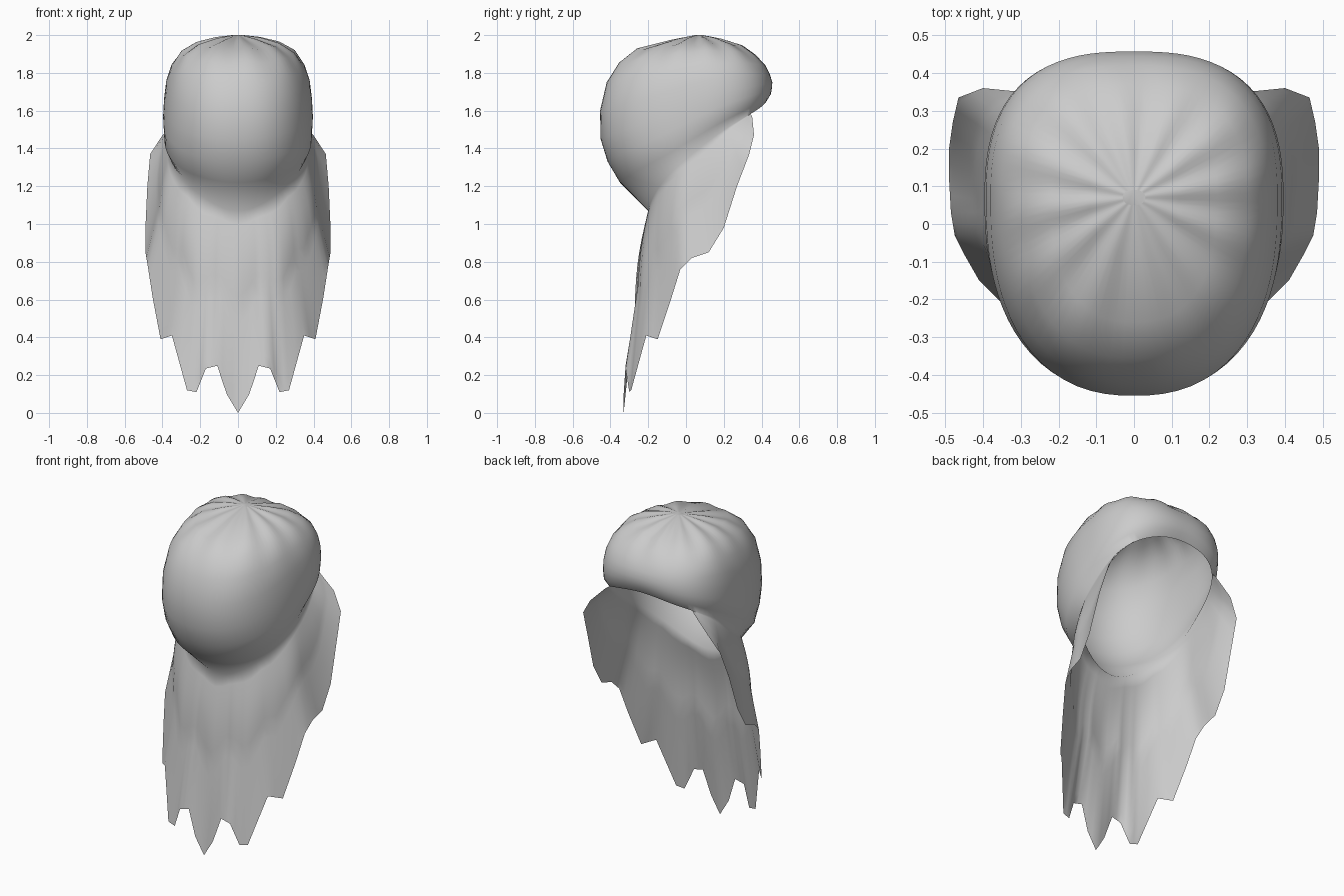
import bpy
import bmesh
from math import sin, cos, pi

default_cube = bpy.data.objects.get("Cube")
if default_cube:
    bpy.data.objects.remove(default_cube, do_unlink=True)

hair_grey = bpy.data.materials.new("hair_grey")
hair_grey.use_nodes = True
colour = (0.6, 0.6, 0.6, 1)
hair_grey.diffuse_color = colour
hair_grey.node_tree.nodes["Principled BSDF"].inputs["Base Color"].default_value = colour

CROWN_Y = 0.07
SEGMENTS = 86
ROWS = 14

# Matching (radius, height) profiles from the crown to the rim
FRONT = [(.02, 2), (.15, 1.97), (.33, 1.925), (.425, 1.85), (.49, 1.75),
         (.525, 1.6), (.522, 1.45), (.485, 1.33), (.42, 1.22), (.27, 1.07)]
SIDE = [(.03, 2), (.12, 1.985), (.22, 1.96), (.3, 1.915), (.352, 1.84),
        (.38, 1.75), (.392, 1.65), (.396, 1.57), (.39, 1.47), (.36, 1.4)]
BACK = [(.02, 2), (.12, 1.975), (.23, 1.94), (.3, 1.89), (.35, 1.84),
        (.375, 1.79), (.387, 1.75), (.385, 1.72), (.38, 1.69), (.355, 1.65)]

# Jagged lower hem of one half, from the front point to the rear corner
HEM = [(0, -.33, 0), (.06, -.33, .1), (.11, -.32, .25), (.17, -.32, .235),
       (.22, -.3, .11), (.27, -.29, .12), (.35, -.21, .41), (.41, -.15, .39),
       (.45, -.08, .6), (.475, -.03, .76), (.485, .03, .82), (.49, .12, .85),
       (.49, .2, .98), (.48, .27, 1.2), (.465, .335, 1.37), (.4, .36, 1.47),
       (.3, .35, 1.57)]


def cap_point(ring, step):
    """Point on the cap; step zero faces the front."""
    angle = 2 * pi * step / SEGMENTS
    c, s = cos(angle), sin(angle)
    (front_r, front_z), (side_r, side_z), (back_r, back_z) = (
        FRONT[ring], SIDE[ring], BACK[ring])
    depth = front_r if c > 0 else back_r
    # Squarish outline, rounder towards the front of the rim
    power = 2.5 - 0.25 * c * ring / len(FRONT)
    radius = (abs(c / depth) ** power + abs(s / side_r) ** power) ** (-1 / power)
    z = side_z + c * (front_z - back_z) / 2 + c * c * ((front_z + back_z) / 2 - side_z)
    # Pleats gathered at the crown
    if 0 < ring < 4:
        z += 0.005 * sin(angle * 12)
    return radius * s, CROWN_Y - radius * c, min(z, 2)


def lerp(a, b, t):
    return tuple(p + (q - p) * t for p, q in zip(a, b))


def strand(step):
    """Column of points from the cap rim to the hem; negative steps mirror."""
    side = -1 if step < 0 else 1
    index, half = divmod(abs(step), 2)
    hem = HEM[index]
    if half:
        hem = lerp(hem, HEM[index + 1], 0.5)
    angle = 2 * pi * abs(step) / SEGMENTS
    top = cap_point(len(FRONT) - 1, abs(step))
    drop = top[2] - hem[2]
    column = []
    for row in range(ROWS + 1):
        t = row / ROWS
        x, y, z = lerp(top, hem, t)
        # Fullness below the neck, and soft vertical folds further down
        swell = drop * (0.016 * sin(pi * min(1, 2 * t))
                        + 0.006 * sin(pi * t) * cos(index * pi / 2))
        column.append((side * (x + swell * sin(angle)), y - swell * cos(angle), z))
    return column


def add_sheet(bm, grid, closed=False):
    """Skin a grid of points."""
    rows = [[bm.verts.new(p) for p in row] for row in grid]
    for upper, lower in zip(rows, rows[1:]):
        count = len(upper)
        for i in range(count if closed else count - 1):
            j = (i + 1) % count
            bm.faces.new((upper[i], lower[i], lower[j], upper[j]))
    if closed:
        bm.faces.new(rows[0])


bm = bmesh.new()

# Rounded cap, open along the slanted rim
add_sheet(bm, [[cap_point(ring, step) for step in range(SEGMENTS)]
               for ring in range(len(FRONT))], closed=True)

# Hanging curtain around the front and both sides, open at the back
last = 2 * (len(HEM) - 1)
add_sheet(bm, list(zip(*[strand(step) for step in range(-last, last + 1)])))

# Join the curtain to the rim
bmesh.ops.remove_doubles(bm, verts=bm.verts[:], dist=0.0002)
mesh = bpy.data.meshes.new("hair")
bm.to_mesh(mesh)
bm.free()
mesh.materials.append(hair_grey)
for polygon in mesh.polygons:
    polygon.use_smooth = True
hair = bpy.data.objects.new("hair", mesh)
bpy.context.collection.objects.link(hair)
